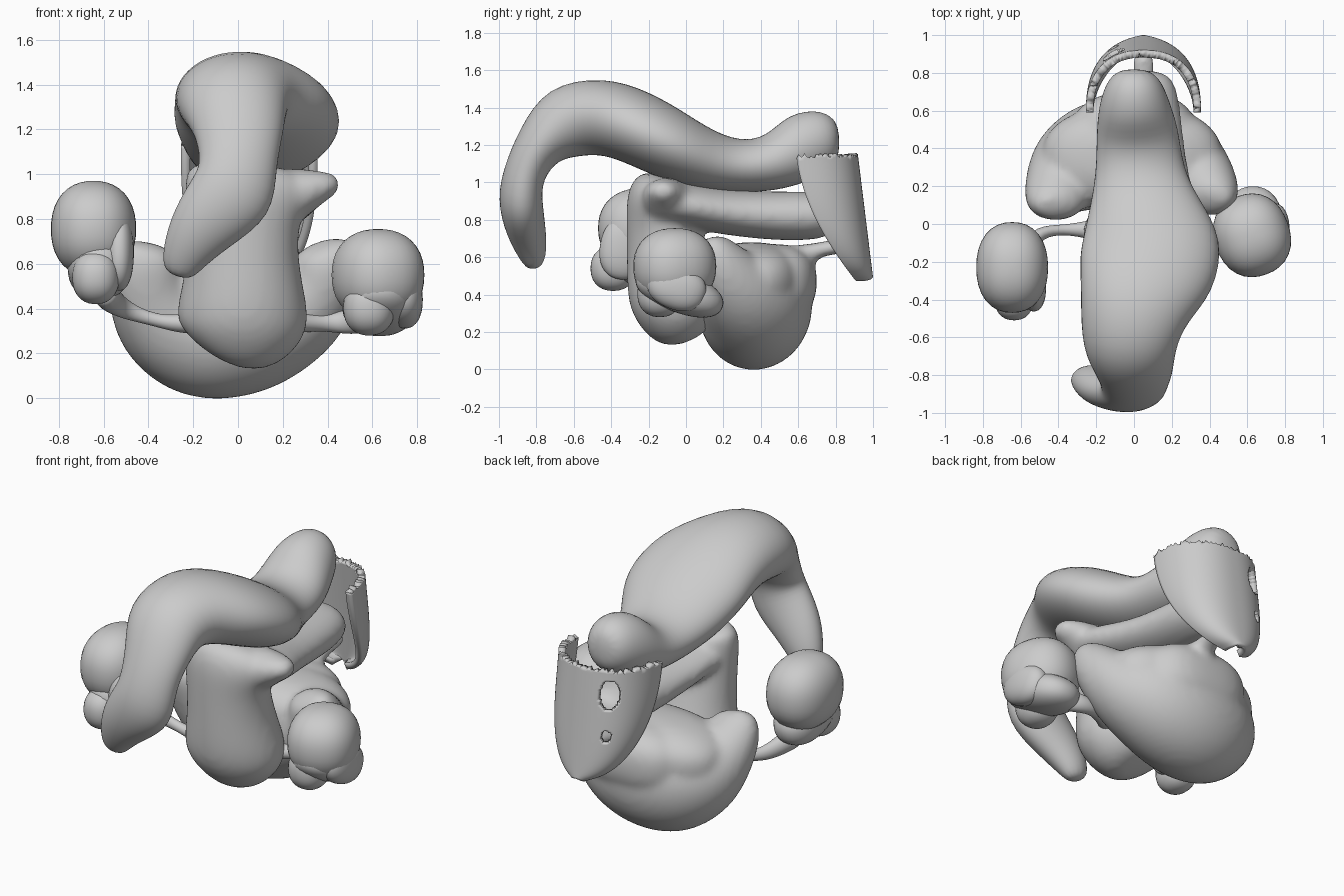
import bpy, bmesh, math, random
from mathutils import Vector, Matrix

cube = bpy.data.objects.get("Cube")
if cube:
    bpy.data.objects.remove(cube)
random.seed(4)

GREY = (0.6, 0.6, 0.6, 1)
mat = bpy.data.materials.new("plain grey")
mat.use_nodes = True
mat.diffuse_color = GREY
mat.node_tree.nodes["Principled BSDF"].inputs["Base Color"].default_value = GREY


def finish(bm, name):
    bmesh.ops.recalc_face_normals(bm, faces=bm.faces)
    mesh = bpy.data.meshes.new(name)
    bm.to_mesh(mesh)
    bm.free()
    mesh.materials.append(mat)
    for p in mesh.polygons:
        p.use_smooth = True
    ob = bpy.data.objects.new(name, mesh)
    bpy.context.collection.objects.link(ob)
    return ob


def loft(name, stations, axis=(1, 0, 0), sides=12):
    """Closed organic tube through (x, y, z, half width, half height) stations."""
    bm = bmesh.new()
    pts = [Vector(s[:3]) for s in stations]
    rings = []
    for i, s in enumerate(stations):
        t = (pts[min(i + 1, len(pts) - 1)] - pts[max(i - 1, 0)]).normalized()
        side = Vector(axis)
        side = (side - t * side.dot(t)).normalized()
        up = t.cross(side)
        ring = []
        for k in range(sides):
            a = math.tau * k / sides
            ring.append(bm.verts.new(pts[i] + 1.04 * (side * s[3] * math.cos(a) + up * s[4] * math.sin(a))))
        rings.append(ring)
    for a, b in zip(rings, rings[1:]):
        for k in range(sides):
            n = (k + 1) % sides
            bm.faces.new((a[k], a[n], b[n], b[k]))
    bm.faces.new(rings[0])
    bm.faces.new(rings[-1])
    ob = finish(bm, name)
    mod = ob.modifiers.new("smooth", 'SUBSURF')
    mod.levels = mod.render_levels = 2
    return ob


def blob(name, centre, radii, tilt=0, turn=0, power=2.25):
    """Slightly squared ellipsoid, tilted about x and turned about z."""
    bm = bmesh.new()
    bmesh.ops.create_uvsphere(bm, u_segments=32, v_segments=20, radius=1)
    for v in bm.verts:
        v.co /= sum(abs(c) ** power for c in v.co) ** (1 / power)
    bm.transform(Matrix.Translation(centre) @ Matrix.Rotation(math.radians(turn), 4, 'Z')
                 @ Matrix.Rotation(math.radians(tilt), 4, 'X') @ Matrix.Diagonal((*radii, 1)))
    return finish(bm, name)


def fuse(main, others):
    """Melt several overlapping parts into one soft body."""
    bpy.ops.object.select_all(action='DESELECT')
    for ob in [main, *others]:
        ob.select_set(True)
    bpy.context.view_layer.objects.active = main
    bpy.ops.object.join()
    remesh = main.modifiers.new("melt", 'REMESH')
    remesh.mode = 'VOXEL'
    remesh.voxel_size = .02
    remesh.use_smooth_shade = True
    soften = main.modifiers.new("soften", 'SMOOTH')
    soften.factor = .5
    soften.iterations = 10


# Long arched upper tube: hanging front lobe, hump, rear knob
loft("upper_arch", [
    (-0.27, -0.81, 0.54, .06, .04), (-0.25, -0.82, 0.62, .10, .08),
    (-0.17, -0.86, 0.76, .15, .11), (-.01, -0.89, 0.91, .20, .12),
    (0.0, -0.87, 1.05, .17, .11), (0.01, -0.79, 1.20, .20, .13),
    (-0.03, -0.66, 1.33, .25, .21), (0.0, -0.45, 1.36, .29, .21),
    (.07, -.27, 1.30, .37, .20), (.10, -.1, 1.21, .38, .19),
    (.05, .08, 1.12, .30, .17), (.03, .28, 1.08, .23, .14),
    (.02, .48, 1.10, .22, .15), (0, .63, 1.20, .19, .19),
    (0, .77, 1.25, .14, .15), (0, .82, 1.25, .06, .06)])

# Rounded front sac with its flared side horn and the tube running back
sac = loft("front_sac_and_tube", [
    (-.02, 0, .17, .10, .10), (0, -.02, .21, .21, .18), (.02, -.04, .32, .30, .24),
    (.02, -.07, .42, .29, .25), (.02, -.10, .6, .25, .22), (.02, -.13, .8, .25, .19),
    (.04, -.14, .93, .29, .18), (.06, -.13, 1.0, .28, .15), (.06, -.12, 1.04, .15, .08)])
horn = loft("side_horn", [
    (.1, -.1, .88, .16, .15), (.24, -.11, .90, .14, .13),
    (.35, -.12, .945, .11, .08), (.46, -.13, .965, .05, .04)], axis=(0, 1, 0))
tube = loft("lower_tube", [
    (.07, -.26, .9, .10, .07), (.08, -.16, .9, .29, .12), (.08, 0, .88, .29, .12),
    (.06, .2, .84, .24, .12), (.05, .45, .82, .21, .13),
    (.05, .70, .82, .19, .135), (.05, .82, .83, .13, .09)])
fuse(sac, [horn, tube])

# Broad cradle behind and below, its two arms rising at the front
cradle = loft("rear_cradle", [
    (-.40, .08, .69, .06, .10), (-.42, .11, .62, .11, .16), (-.41, .18, .50, .16, .18),
    (-.35, .28, .38, .25, .25), (-.24, .35, .33, .29, .32), (-.1, .37, .32, .31, .34),
    (.06, .37, .35, .31, .33), (.2, .34, .39, .29, .29), (.33, .27, .44, .22, .22),
    (.40, .2, .54, .16, .165), (.41, .14, .64, .12, .15), (.39, .11, .69, .06, .10)],
    axis=(0, 1, 0))
fill = blob("cradle_top", (-.01, .35, .48), (.48, .28, .2), power=2.4)
back = blob("cradle_rear", (.0, .47, .47), (.33, .23, .2), power=2.6)
strand = loft("rear_strand", [
    (.05, .48, .55, .14, .10), (.05, .62, .61, .08, .06),
    (.05, .74, .65, .05, .035), (.05, .93, .67, .07, .05)])
fuse(cradle, [fill, back, strand])

# Capped bulbs on thin stalks at both sides
blob("right_bulb", (.625, -.06, .55), (.2, .22, .205), turn=20)
blob("right_bulb_lip", (.63, -.035, .415), (.165, .245, .11), -20)
blob("right_bulb_lobe", (.585, -.14, .405), (.115, .12, .125))
blob("right_bulb_rim", (.745, -.05, .44), (.08, .16, .12), -20)
loft("right_stalk", [
    (.6, .04, .36, .06, .05), (.5, .13, .34, .06, .05), (.4, .13, .335, .035, .035),
    (.28, .08, .335, .04, .045), (.15, .02, .34, .06, .08)], axis=(0, 0, 1))
blob("left_bulb", (-.645, -.23, .755), (.19, .24, .215))
blob("left_bulb_lip", (-.62, -.26, .58), (.14, .21, .13), -15)
blob("left_bulb_lobe", (-.635, -.39, .54), (.105, .12, .12))
blob("left_bulb_rim", (-.53, -.33, .65), (.065, .13, .17), -10)
loft("left_stalk", [
    (-.6, -.26, .48, .07, .07), (-.57, -.13, .44, .06, .05), (-.5, -.04, .39, .04, .035),
    (-.38, -.03, .35, .025, .025), (-.27, -.03, .33, .04, .04),
    (-.12, -.03, .34, .06, .08)], axis=(0, 0, 1))

# Curved rear shield: thin shell open to the front, ragged top, two openings
COLS, ROWS = 96, 72
bm = bmesh.new()
grid = []
for r in range(ROWS + 1):
    v = r / ROWS
    width = .285 * math.sqrt(max(0.02, 1 - v ** 3))
    depth = .07 + .24 * (1 - v * v)
    row = []
    for c in range(COLS + 1):
        a = math.pi * (c / COLS - .5)
        across = math.copysign(abs(math.sin(a)) ** .85, a)
        forward = 1 - max(0, math.cos(a)) ** .85
        ragged = random.uniform(-.015, .015) if r == 0 else 0
        row.append(bm.verts.new((.05 + width * across, .9 + .08 * v - depth * forward,
                                 1.14 - .65 * v + ragged)))
    grid.append(row)
openings = [(-.1, 1.0, .05, .09), (-.1, .76, .025, .035)]
for r in range(ROWS):
    for c in range(COLS):
        quad = (grid[r][c], grid[r][c + 1], grid[r + 1][c + 1], grid[r + 1][c])
        mid = sum((q.co for q in quad), Vector()) / 4
        if all(((mid.x - x) / w) ** 2 + ((mid.z - z) / h) ** 2 > 1 for x, z, w, h in openings):
            bm.faces.new(quad)
bmesh.ops.delete(bm, geom=[v for v in bm.verts if not v.link_faces], context='VERTS')
shield = finish(bm, "rear_shield")
solid = shield.modifiers.new("thickness", 'SOLIDIFY')
solid.thickness = .04
solid.offset = 0
